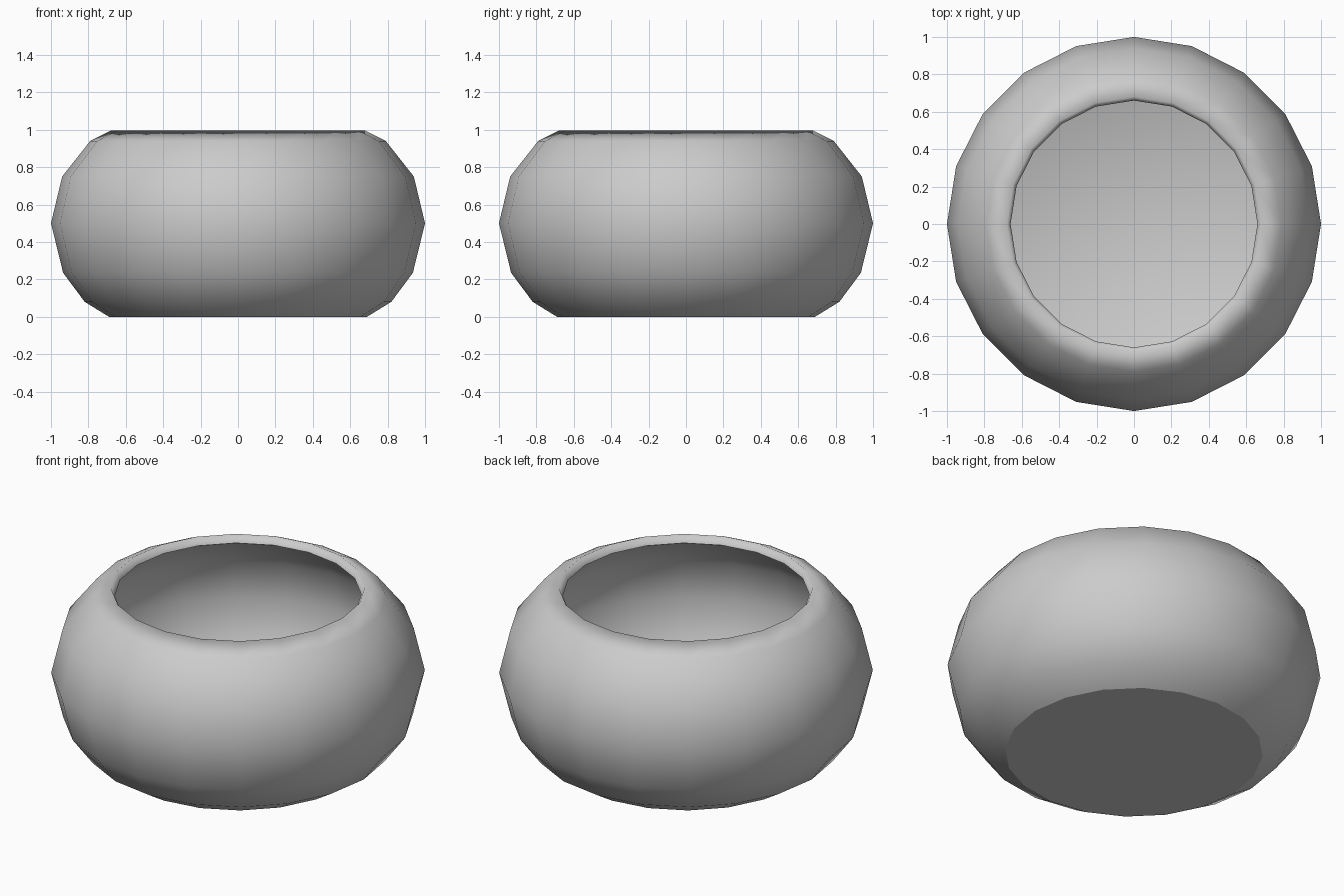
import bpy
import bmesh
from math import cos, sin, tau

if "Cube" in bpy.data.objects:
    bpy.data.objects.remove(bpy.data.objects["Cube"], do_unlink=True)

SIDES = 20

# Plain grey material
grey = bpy.data.materials.new("light_grey")
grey.use_nodes = True
colour = (0.6, 0.6, 0.6, 1)
grey.diffuse_color = colour
grey.node_tree.nodes["Principled BSDF"].inputs["Base Color"].default_value = colour

# Wall profile (radius, height): outer base up to the rim, then down the inside
outer = [(0.69, 0), (0.82, 0.08), (0.935, 0.235), (1, 0.5),
         (0.94, 0.75), (0.79, 0.94), (0.68, 0.995)]
inner = [(0.66, 0.95), (0.765, 0.895), (0.895, 0.73), (0.95, 0.5),
         (0.885, 0.255), (0.79, 0.12), (0.675, 0.05)]

bm = bmesh.new()
rings = [[bm.verts.new((r * cos(tau * i / SIDES), r * sin(tau * i / SIDES), z))
          for i in range(SIDES)] for r, z in outer + inner]

# Curved wall, with the rim joining outside and inside
for low, high in zip(rings, rings[1:]):
    for i in range(SIDES):
        j = (i + 1) % SIDES
        bm.faces.new((low[i], low[j], high[j], high[i]))

# Flat underside and inner floor
base = bm.faces.new(rings[0][::-1])
bm.faces.new(rings[-1])

for face in bm.faces:
    face.smooth = True

# Crisp edge around the underside and the inner lip
lip = set(rings[len(outer)])
for edge in bm.edges:
    if base in edge.link_faces or all(v in lip for v in edge.verts):
        edge.smooth = False

mesh = bpy.data.meshes.new("bowl")
bm.to_mesh(mesh)
bm.free()
mesh.materials.append(grey)
bowl = bpy.data.objects.new("bowl", mesh)
bpy.context.collection.objects.link(bowl)
